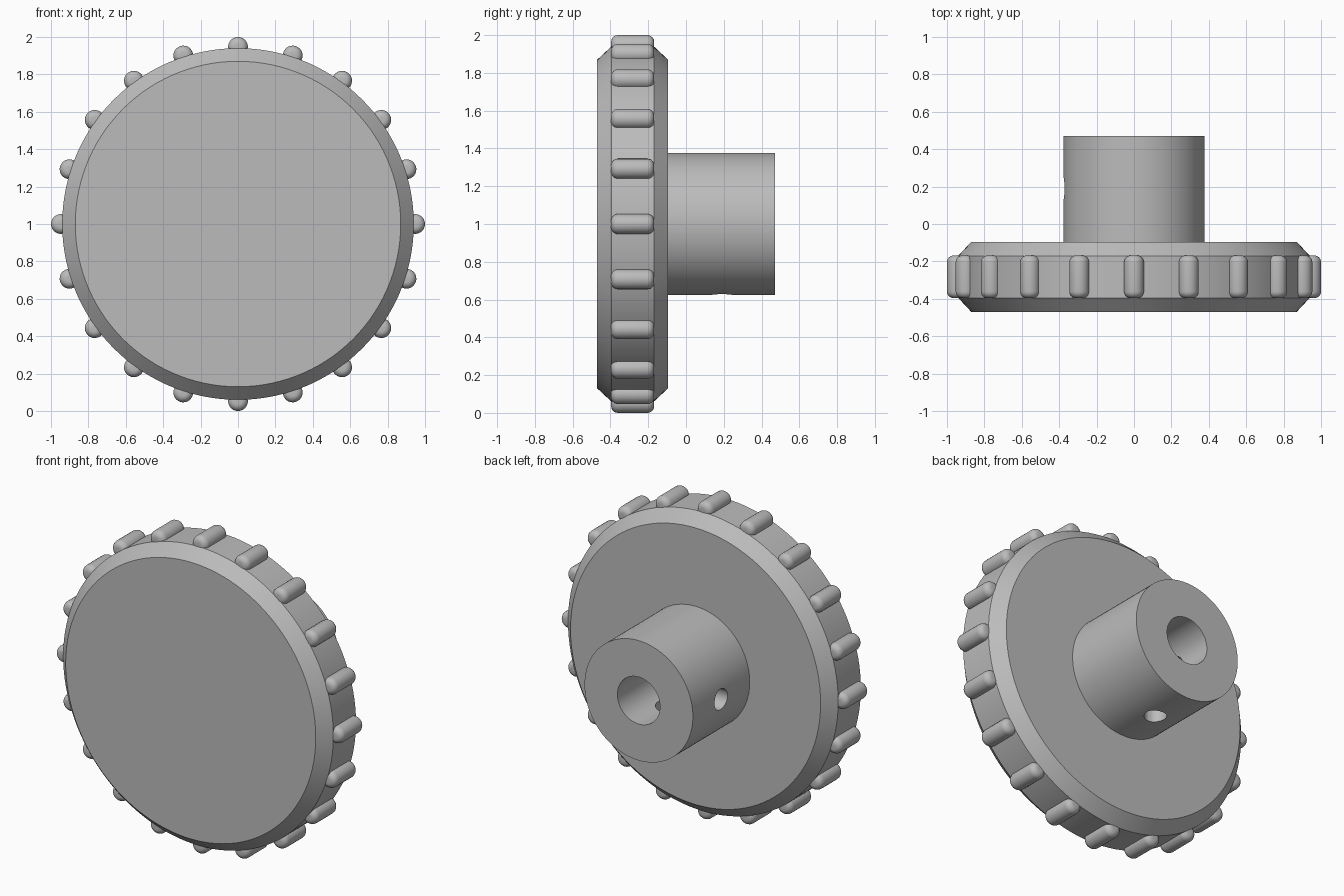
import bpy, bmesh, math
from mathutils import Vector

cube = bpy.data.objects.get("Cube")
if cube:
    bpy.data.objects.remove(cube, do_unlink=True)

CENTRE = Vector((0, 0, 1))
FRONT, BACK, END = -0.47, -0.095, 0.47
RIM, FACE, HUB, BORE = 0.94, 0.87, 0.377, 0.148
RIDGES = 20

grey = bpy.data.materials.new("plain_grey")
grey.use_nodes = True
colour = (0.5, 0.5, 0.5, 1)
grey.diffuse_color = colour
grey.node_tree.nodes["Principled BSDF"].inputs["Base Color"].default_value = colour


def lathe(name, profile, steps, closed=False):
    """Spin (radius, y) points around the y axis."""
    bm = bmesh.new()
    verts = [bm.verts.new((r, y, 0)) for r, y in profile]
    pairs = list(zip(verts, verts[1:]))
    if closed:
        pairs.append((verts[-1], verts[0]))
    edges = [bm.edges.new(p) for p in pairs]
    bmesh.ops.spin(bm, geom=verts + edges, axis=(0, 1, 0), cent=(0, 0, 0),
                   angle=math.tau, steps=steps, use_duplicate=False)
    bmesh.ops.remove_doubles(bm, verts=bm.verts, dist=0.0001)
    bmesh.ops.recalc_face_normals(bm, faces=bm.faces)
    mesh = bpy.data.meshes.new(name)
    bm.to_mesh(mesh)
    bm.free()
    mesh.materials.append(grey)
    obj = bpy.data.objects.new(name, mesh)
    bpy.context.collection.objects.link(obj)
    obj.location = CENTRE
    return obj


def activate(obj):
    bpy.ops.object.select_all(action='DESELECT')
    obj.select_set(True)
    bpy.context.view_layer.objects.active = obj


def smooth(obj):
    activate(obj)
    bpy.ops.object.shade_smooth_by_angle(angle=math.radians(30))


# Chamfered disc
disc = lathe("wheel_disc", [(0, FRONT), (FACE, FRONT), (RIM, -0.395),
                            (RIM, -0.17), (FACE, BACK), (0, BACK)], 120)
smooth(disc)

# Hub tube, sunk slightly into the disc
hub = lathe("hub", [(BORE, BACK - 0.05), (HUB, BACK - 0.05),
                    (HUB, END), (BORE, END)], 96, closed=True)

# Two set screw holes through the hub wall, one to the side and one below
for direction in (Vector((-1, 0, 0)), Vector((0, 0, -1))):
    bpy.ops.mesh.primitive_cylinder_add(
        vertices=32, radius=0.065, depth=0.4,
        location=CENTRE + Vector((0, 0.19, 0)) + direction * 0.28,
        rotation=direction.to_track_quat('Z', 'Y').to_euler())
    cutter = bpy.context.object
    cutter.name = "screw_hole_cutter"
    cutter.hide_render = True
    cut = hub.modifiers.new("screw_hole", 'BOOLEAN')
    cut.operation = 'DIFFERENCE'
    cut.solver = 'EXACT'
    cut.object = cutter
    activate(hub)
    bpy.ops.object.modifier_apply(modifier=cut.name)
    bpy.data.objects.remove(cutter, do_unlink=True)
smooth(hub)

# Grip ridges: small rods with rounded ends around the rim
rod, fillet, half, mid = 0.053, 0.036, 0.114, -0.2825
arc = [(rod - fillet + fillet * math.sin(a), half - fillet + fillet * math.cos(a))
       for a in (math.pi / 2 * i / 6 for i in range(7))]
profile = [(0, half)] + arc + [(r, -y) for r, y in reversed(arc)] + [(0, -half)]
ridge = lathe("grip_ridge", profile, 24)
smooth(ridge)
for i in range(RIDGES):
    angle = math.tau * i / RIDGES
    obj = ridge if i == 0 else ridge.copy()
    if i:
        bpy.context.collection.objects.link(obj)
    obj.name = f"grip_ridge_{i + 1}"
    reach = 1 - rod
    obj.location = CENTRE + Vector((reach * math.cos(angle), mid, reach * math.sin(angle)))
    obj.rotation_euler.y = -angle
